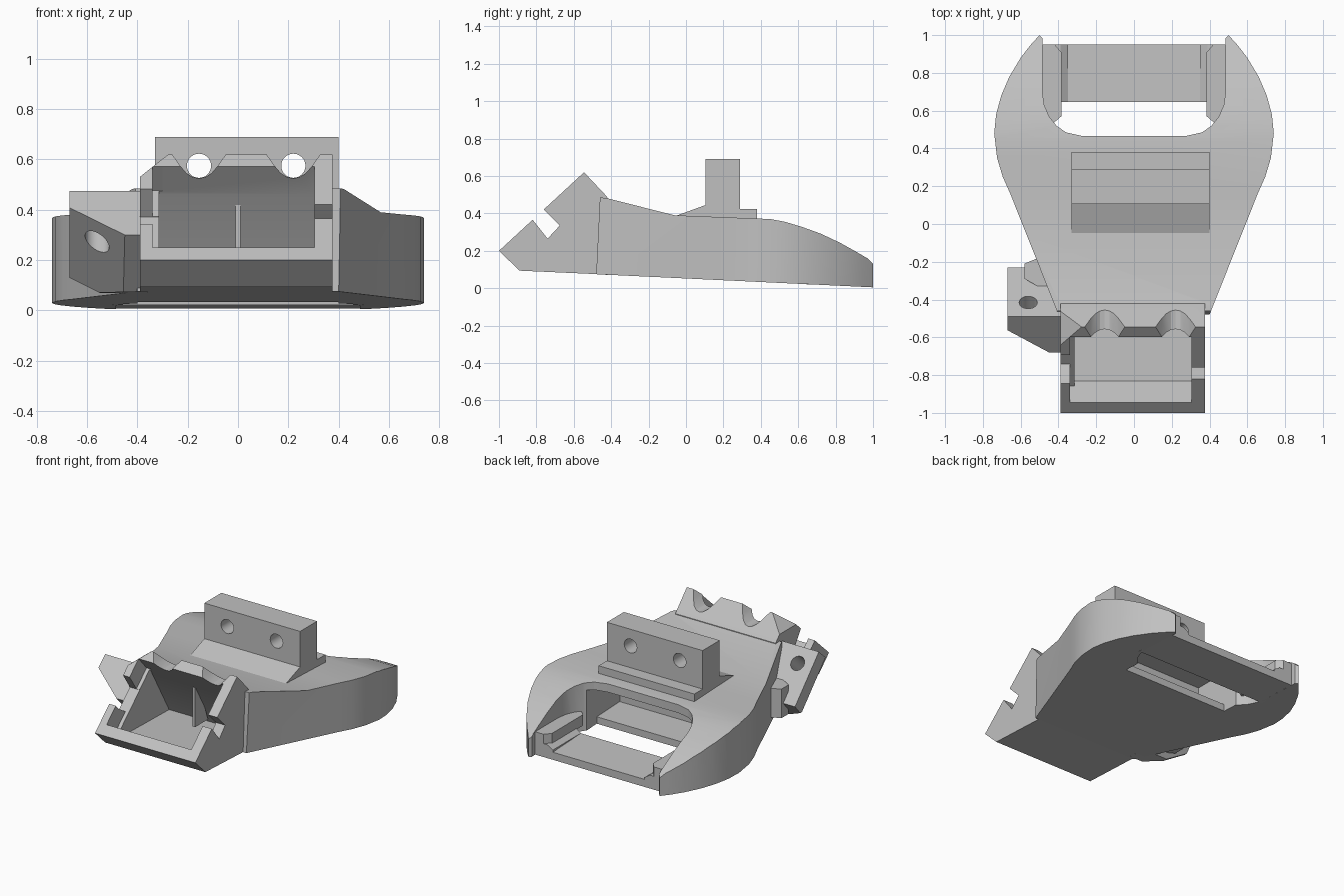
import bpy, bmesh, math
from mathutils import Vector

cube = bpy.data.objects.get("Cube")
if cube:
    bpy.data.objects.remove(cube, do_unlink=True)

grey = bpy.data.materials.new("light_grey")
grey.use_nodes = True
grey.diffuse_color = (0.53, 0.53, 0.53, 1)
grey.node_tree.nodes["Principled BSDF"].inputs["Base Color"].default_value = grey.diffuse_color


def prism(name, pts, axis, a, b):
    """Extrude a 2D profile along x (y,z points), y (x,z points) or z (x,y points)."""
    place = {"x": lambda p, t: (t, p[0], p[1]),
             "y": lambda p, t: (p[0], t, p[1]),
             "z": lambda p, t: (p[0], p[1], t)}[axis]
    bm = bmesh.new()
    face = bm.faces.new([bm.verts.new(place(p, a)) for p in pts])
    ext = bmesh.ops.extrude_face_region(bm, geom=[face])
    move = Vector(place((0, 0), b - a))
    bmesh.ops.translate(bm, vec=move, verts=[v for v in ext["geom"] if isinstance(v, bmesh.types.BMVert)])
    bmesh.ops.recalc_face_normals(bm, faces=bm.faces)
    mesh = bpy.data.meshes.new(name)
    bm.to_mesh(mesh)
    bm.free()
    ob = bpy.data.objects.new(name, mesh)
    mesh.materials.append(grey)
    bpy.context.collection.objects.link(ob)
    return ob


def combine(ob, other, operation="DIFFERENCE"):
    mod = ob.modifiers.new("cut", "BOOLEAN")
    mod.operation, mod.solver, mod.object = operation, "EXACT", other
    bpy.context.view_layer.objects.active = ob
    bpy.ops.object.modifier_apply(modifier=mod.name)
    bpy.data.objects.remove(other, do_unlink=True)


def circle(x, y, r, n=32):
    return [(x + r * math.cos(i * math.tau / n), y + r * math.sin(i * math.tau / n)) for i in range(n)]


def box(x0, x1, y0, y1):
    return [(x0, y0), (x1, y0), (x1, y1), (x0, y1)]


# Forked body: side profile trimmed by the plan outline
body = prism("body", [(-0.48, 0.075), (-0.46, 0.485), (-0.43, 0.483), (-0.06, 0.39), (0.45, 0.37),
                      (0.53, 0.355), (0.62, 0.328), (0.72, 0.292), (0.82, 0.245), (0.91, 0.195),
                      (0.97, 0.16), (1.0, 0.13), (1.0, 0.005)], "x", -0.9, 0.9)
half = [(0.4, -0.48), (0.655, 0.16), (0.695, 0.25), (0.725, 0.35), (0.74, 0.48), (0.73, 0.58),
        (0.703, 0.68), (0.66, 0.78), (0.6, 0.88), (0.55, 0.945), (0.5, 1.0), (0.485, 0.985),
        (0.485, 0.7), (0.475, 0.63), (0.45, 0.57), (0.41, 0.52), (0.36, 0.485), (0.27, 0.465)]
outline = half + [(-x, y) for x, y in reversed(half)]
combine(body, prism("outline", outline, "z", -0.1, 0.8), "INTERSECT")

# Rear cavity under the deck
combine(body, prism("cavity", [(0.15, 0.09), (0.7, 0.07), (0.7, 0.31), (0.15, 0.31)], "x", -0.4, 0.4))
combine(body, prism("floor_slot", box(-0.4, 0.4, 0.4, 0.66), "z", -0.1, 0.15))

# Tilted front tray
tray = prism("front_tray", [(-1, 0.2), (-0.89, 0.094), (-0.42, 0.073), (-0.42, 0.485),
                            (-0.432, 0.5), (-0.545, 0.62)], "x", -0.39, 0.375)
combine(body, tray, "UNION")
combine(body, prism("pocket", [(-1.0, 0.31), (-0.945, 0.251), (-0.83, 0.127), (-0.3, 0.115),
                               (-0.5, 0.46), (-0.597, 0.572), (-0.7, 0.69)], "x", -0.315, 0.305))
# Lowered wall on the right, clip notch on the left wall
combine(body, prism("low_wall", [(-1.0, 0.31), (-0.945, 0.251), (-0.857, 0.155), (-0.51, 0.476),
                                 (-0.597, 0.572), (-0.7, 0.69)], "x", -0.34, -0.3))
combine(body, prism("low_edge", [(-0.88, 0.38), (-0.816, 0.311), (-0.74, 0.262), (-0.62, 0.372),
                                 (-0.72, 0.52)], "x", -0.45, -0.3))
combine(body, prism("notch", [(-0.86, 0.41), (-0.815, 0.36), (-0.74, 0.265), (-0.675, 0.335),
                              (-0.76, 0.42), (-0.8, 0.47)], "x", 0.28, 0.45))
combine(body, prism("corner", [(-0.41, 0.515), (-0.265, 0.63), (-0.41, 0.63)], "y", -0.8, -0.4))
# Screwdriver grooves in the tray's top edge
for x in (-0.155, 0.22):
    groove = [(-0.12, 0.64), (-0.075, 0.575), (-0.05, 0.546), (-0.025, 0.53), (0, 0.525)]
    groove += [(-gx, z) for gx, z in reversed(groove[:-1])]
    combine(body, prism("groove", [(x + gx, z) for gx, z in groove], "y", -0.8, -0.3))

rib = prism("tray_rib", [(-0.48, 0.42), (-0.44, 0.42), (-0.34, 0.15), (-0.48, 0.15)], "x", -0.01, 0.01)

# Upright mounting block with two through holes
mount = prism("mount_block", [(-0.06, 0.385), (0.105, 0.445), (0.105, 0.69), (0.29, 0.69),
                              (0.29, 0.425), (0.38, 0.425), (0.38, 0.36), (0, 0.36)], "x", -0.33, 0.4)
for x in (-0.155, 0.22):
    combine(mount, prism("bolt_hole", circle(x, 0.575, 0.048), "y", 0, 0.5))

# Tilted side bracket: profile in depth, clipped corner, bolt hole
bracket = prism("side_bracket", [(-0.68, 0.3), (-0.49, 0.475), (-0.23, 0.195), (-0.34, 0.07),
                                 (-0.465, 0.073)], "x", -0.67, -0.36)
u, d = Vector((0, 0.735, 0.678)), Vector((0, 0.678, -0.735))
origin = Vector((0, -0.68, 0.3))


def tilt(ob):
    # local x stays, local y runs along the tray slope, local z goes into its depth
    for v in ob.data.vertices:
        v.co = Vector((v.co.x, 0, 0)) + origin + u * v.co.y + d * v.co.z
    bm = bmesh.new()
    bm.from_mesh(ob.data)
    bmesh.ops.recalc_face_normals(bm, faces=bm.faces)
    bm.to_mesh(ob.data)
    bm.free()
    return ob


combine(bracket, tilt(prism("clip", [(-0.45, 0), (-0.67, 0.16), (-0.75, 0.16), (-0.75, -0.1), (-0.45, -0.1)],
                            "z", -0.2, 0.6)))
combine(bracket, tilt(prism("bracket_hole", circle(-0.56, 0.11, 0.048), "y", -0.3, 0.6)))
combine(bracket, prism("under_trim", [(-0.68, 0.0), (-0.68, 0.135), (-0.54, 0.065), (-0.54, 0.0)], "y", -0.9, 0))

# Small web between bracket and body
web = prism("bracket_web", [(-0.58, -0.21), (-0.52, -0.185), (-0.42, -0.29), (-0.42, -0.38),
                            (-0.58, -0.29)], "z", 0.1, 0.3)

# Low bridge between the fork arms
bridge = prism("rear_bridge", [(0.645, 0.022), (0.95, 0.008), (0.95, 0.06), (0.645, 0.074)], "x", -0.5, 0.5)

# Stepped guide rails on the inner faces of the arms
for side, name in ((1, "left"), (-1, "right")):
    prism(name + "_guide_rail", [(side * x, y) for x, y in
          [(0.5, 0.95), (0.42, 0.95), (0.385, 0.91), (0.385, 0.57), (0.425, 0.535), (0.5, 0.6)]],
          "z", 0.09, 0.165)
    prism(name + "_rail_foot", [(side * x, z) for x, z in
          [(0.5, 0.02), (0.35, 0.03), (0.35, 0.075), (0.39, 0.1), (0.5, 0.1)]], "y", 0.645, 0.95)

# Smooth the curved walls, keep machined edges sharp
bpy.ops.object.select_all(action="DESELECT")
for ob in (body, mount, bracket):
    ob.select_set(True)
bpy.context.view_layer.objects.active = body
bpy.ops.object.shade_smooth_by_angle(angle=math.radians(20))
